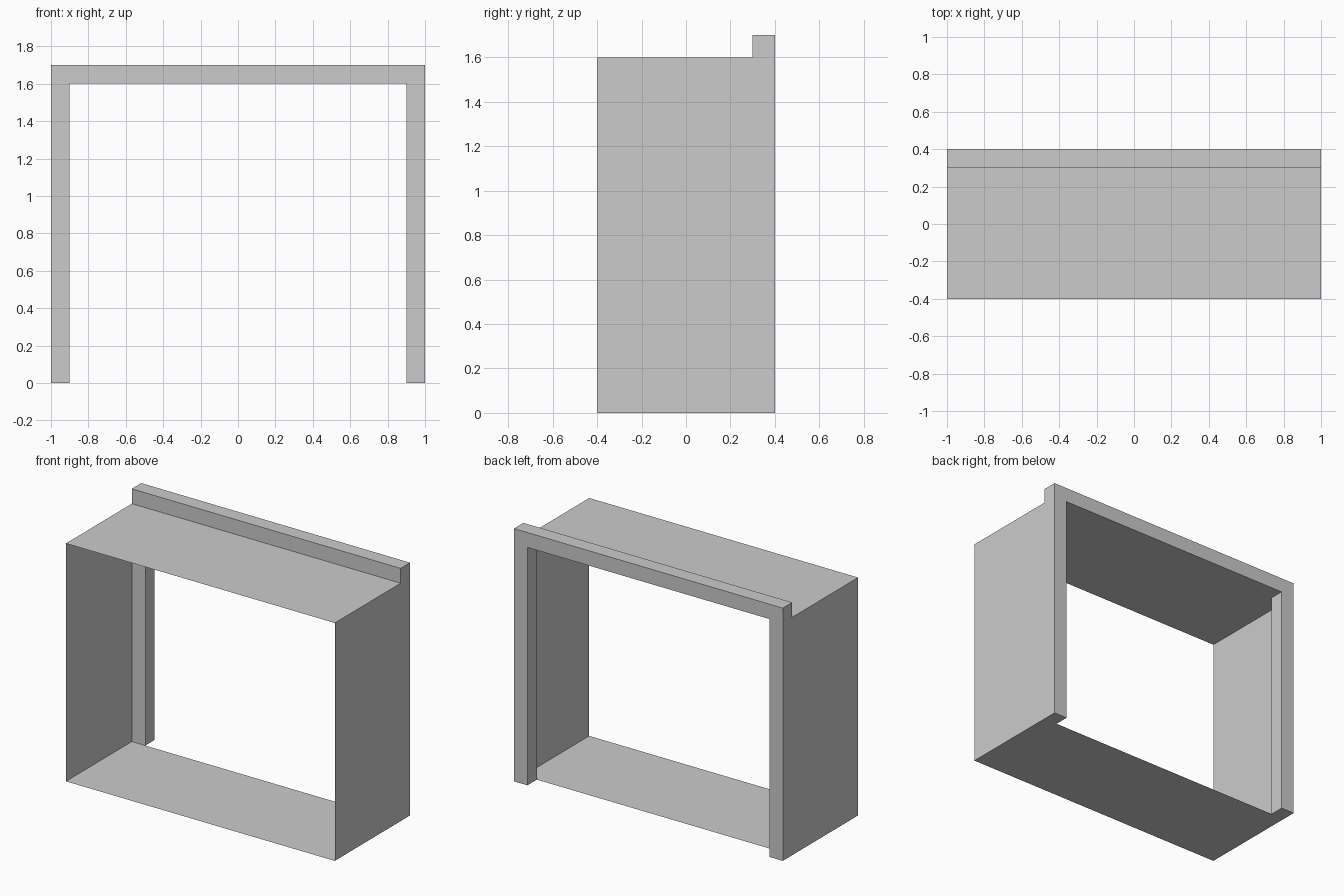
import bpy, bmesh
from mathutils import Vector

if "Cube" in bpy.data.objects:
    bpy.data.objects.remove(bpy.data.objects["Cube"])


def extrude_outline(name, outline, y0, y1, capped):
    """Sweep an x-z outline along y; capped gives a solid, otherwise an open thin tube."""
    bm = bmesh.new()
    front = [bm.verts.new((x, y0, z)) for x, z in outline]
    if capped:
        face = bm.faces.new(front)
        new = bmesh.ops.extrude_face_region(bm, geom=[face], use_keep_orig=True)["geom"]
    else:
        edges = [bm.edges.new((a, b)) for a, b in zip(front, front[1:] + front[:1])]
        new = bmesh.ops.extrude_edge_only(bm, edges=edges)["geom"]
    moved = [g for g in new if isinstance(g, bmesh.types.BMVert)]
    bmesh.ops.translate(bm, verts=moved, vec=Vector((0, y1 - y0, 0)))
    bmesh.ops.recalc_face_normals(bm, faces=bm.faces[:])
    mesh = bpy.data.meshes.new(name)
    bm.to_mesh(mesh)
    bm.free()
    obj = bpy.data.objects.new(name, mesh)
    bpy.context.collection.objects.link(obj)
    return obj


# Thin open-ended box: floor, two sides and roof
extrude_outline("box_shell", [(-1, 0), (1, 0), (1, 1.6), (-1, 1.6)], -0.4, 0.3, False)

# Solid back frame: two posts joined by a raised top bar
half = [(1, 1.7), (1, 0), (0.9, 0), (0.9, 1.6)]
frame = half + [(-x, z) for x, z in reversed(half)]
extrude_outline("back_frame", frame, 0.3, 0.4, True)
